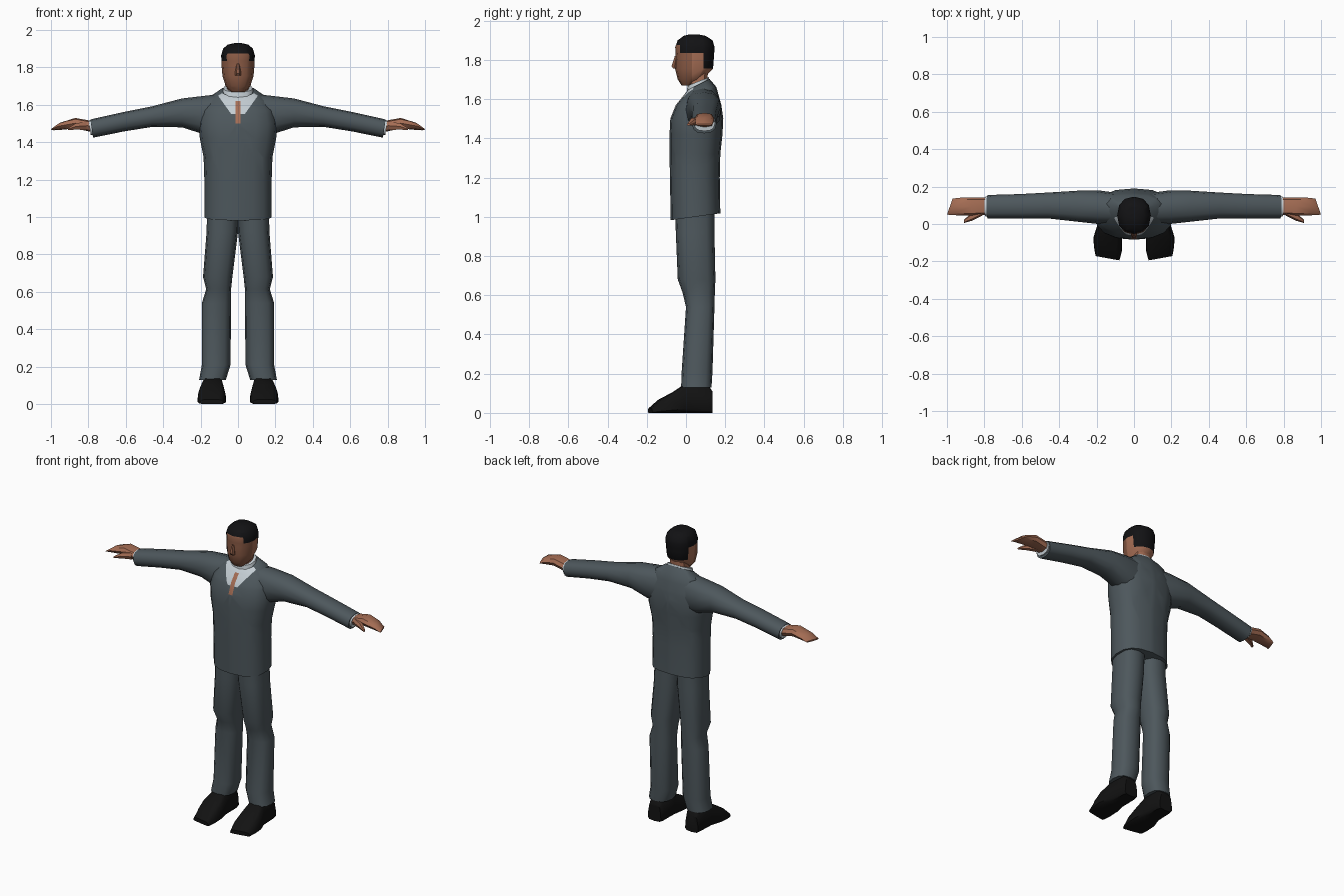
import bpy, bmesh, math
from mathutils import Vector


def material(name, rgb):
    m = bpy.data.materials.new(name)
    m.diffuse_color = (*rgb, 1)
    return m


SUIT = material("suit grey", (0.075, 0.096, 0.108))
SHIRT = material("shirt white", (0.55, 0.61, 0.65))
SKIN = material("skin", (0.38, 0.155, 0.09))
FACE = material("face skin", (0.26, 0.105, 0.06))
HAIR = material("hair black", (0.006, 0.006, 0.007))
SHOE = material("shoe black", (0.006, 0.006, 0.006))

# order of coordinates for each loft axis: (first, second, along)
AXES = {'X': (1, 2, 0), 'Y': (0, 2, 1), 'Z': (0, 1, 2)}


def loft(name, axis, rings, mats, sides=12, power=2.5, taper=0.0,
         cuts=(), rule=None, mirror=False):
    """Skin superellipse rings (t, a0, a1, b0, b1, tilt_a, tilt_b) along an axis."""
    ia, ib, it = AXES[axis]
    bm = bmesh.new()
    loops = []
    for ring in rings:
        t, a0, a1, b0, b1, ta, tb = (tuple(ring) + (0, 0))[:7]
        loop = []
        for i in range(sides):
            ang = 2 * math.pi * i / sides
            c, s = math.cos(ang), math.sin(ang)
            u = math.copysign(abs(c) ** (2 / power), c)
            v = math.copysign(abs(s) ** (2 / power), s)
            da = (a1 - a0) / 2 * u * (1 - taper * v)
            db = (b1 - b0) / 2 * v
            p = Vector((0, 0, 0))
            p[ia] = (a0 + a1) / 2 + da
            p[ib] = (b0 + b1) / 2 + db
            p[it] = t + ta * da + tb * db
            loop.append(bm.verts.new(p))
        loops.append(loop)
    for lo, hi in zip(loops, loops[1:]):
        for i in range(sides):
            j = (i + 1) % sides
            bm.faces.new((lo[i], lo[j], hi[j], hi[i]))
    bm.faces.new(loops[0])
    bm.faces.new(loops[-1])
    for co, no in cuts:
        bmesh.ops.bisect_plane(bm, geom=bm.verts[:] + bm.edges[:] + bm.faces[:],
                               plane_co=co, plane_no=no, dist=1e-5)
    bmesh.ops.recalc_face_normals(bm, faces=bm.faces[:])
    if rule:
        for f in bm.faces:
            f.material_index = rule(f.calc_center_median(), f.normal)
    me = bpy.data.meshes.new(name)
    bm.to_mesh(me)
    bm.free()
    for m in mats:
        me.materials.append(m)
    ob = bpy.data.objects.new(name, me)
    bpy.context.collection.objects.link(ob)
    if mirror:
        mod = ob.modifiers.new("mirror", 'MIRROR')
        mod.use_axis[0] = True
        mod.use_mirror_merge = False
    return ob


# jacket body, with shirt opening and tie cut into the chest
V_LOW, V_SLOPE = 1.50, 1.4


def jacket_rule(c, n):
    if n.z > 0.7 and c.z > 1.66 and abs(c.x) < 0.03:
        return 1
    if c.y < 0.05 and c.z > V_LOW:
        if abs(c.x) < 0.014 and c.z < 1.62:
            return 2
        if c.z > 1.55 and c.z > V_LOW + V_SLOPE * abs(c.x):
            return 1
    return 0


loft("jacket", 'Z', [
    (1.00, -.18, .18, -.078, .175, 0, .14),
    (1.20, -.18, .18, -.082, .172),
    (1.32, -.184, .184, -.084, .175),
    (1.42, -.204, .204, -.084, .186),
    (1.50, -.21, .21, -.08, .19),
    (1.57, -.195, .195, -.052, .18),
    (1.635, -.155, .155, -.02, .155, 0, .3),
    (1.675, -.092, .092, .01, .12, 0, .5)],
    [SUIT, SHIRT, SKIN], sides=16, power=2.5,
    cuts=[((0, 0, V_LOW), (V_SLOPE, 0, -1)), ((0, 0, V_LOW), (-V_SLOPE, 0, -1)),
          ((.014, 0, 0), (1, 0, 0)), ((-.014, 0, 0), (1, 0, 0)),
          ((0, 0, 1.55), (0, 0, 1)), ((0, 0, 1.62), (0, 0, 1)),
          ((0, 0, V_LOW), (0, 0, 1))],
    rule=jacket_rule)

# sleeves, shirt cuffs, hands and thumbs
loft("sleeve", 'X', [
    (.08, .00, .165, 1.42, 1.66), (.19, .00, .18, 1.445, 1.647),
    (.30, .012, .178, 1.48, 1.634), (.46, .03, .168, 1.482, 1.592),
    (.61, .03, .16, 1.458, 1.562), (.782, .03, .155, 1.425, 1.522, 0, .15)],
    [SUIT], sides=12, power=2.4, mirror=True)
loft("cuff", 'X', [(.75, .04, .148, 1.445, 1.525),
                   (.793, .04, .148, 1.437, 1.517, 0, .15)],
     [SHIRT], sides=12, mirror=True)
loft("hand", 'X', [
    (.77, .05, .142, 1.452, 1.512), (.87, .045, .143, 1.474, 1.53),
    (.95, .047, .14, 1.466, 1.505, -.25), (.985, .05, .135, 1.464, 1.474, -.35)],
    [SKIN], sides=8, power=2.6, mirror=True)
loft("thumb", 'X', [
    (.81, .045, .09, 1.462, 1.51), (.865, .018, .062, 1.466, 1.505),
    (.91, .005, .022, 1.464, 1.476)], [SKIN], sides=6, mirror=True)

# trouser legs
loft("trouser_leg", 'Z', [
    (.13, .065, .208, -.025, .13), (.21, .04, .193, -.022, .135),
    (.54, .037, .193, .0, .145), (.615, .037, .17, -.018, .147),
    (.68, .03, .187, -.042, .15), (.92, .0, .168, -.052, .145),
    (1.05, -.003, .165, -.055, .145)], [SUIT], sides=12, power=2.6, mirror=True)

# shoes
loft("shoe", 'Y', [
    (.135, .09, .18, .0, .11), (.11, .08, .186, .0, .145),
    (.0, .078, .192, .0, .152), (-.07, .066, .214, .0, .105),
    (-.135, .068, .212, .0, .068, .18), (-.183, .08, .203, .0, .025, .18)],
    [SHOE], sides=12, power=4.5, taper=.14, mirror=True)

# neck and shirt collar
loft("neck", 'Z', [(1.60, -.062, .062, .02, .11), (1.69, -.06, .06, .012, .11),
                   (1.80, -.06, .06, .01, .12)], [SKIN], sides=10)
loft("collar", 'Z', [(1.64, -.09, .09, .0, .125, 0, .5),
                     (1.69, -.078, .078, .008, .116, 0, .4)], [SHIRT], sides=12)


# head: hair above a stepped hairline, face in front
def head_rule(c, n):
    if c.z > 1.875 or (c.y > -.03 and c.z > 1.835) or (c.y > .088 and c.z > 1.755):
        return 2
    return 1 if c.y < .03 else 0


loft("head", 'Z', [
    (1.668, -.035, .035, -.022, .04), (1.70, -.066, .066, -.042, .085),
    (1.755, -.083, .083, -.056, .138), (1.81, -.088, .088, -.053, .142),
    (1.865, -.09, .09, -.055, .146), (1.90, -.08, .08, -.042, .135),
    (1.922, -.055, .055, -.012, .10), (1.93, -.02, .02, .02, .06)],
    [SKIN, FACE, HAIR], sides=12, power=2.3,
    cuts=[((0, -.03, 0), (0, 1, 0)), ((0, .03, 0), (0, 1, 0)),
          ((0, .088, 0), (0, 1, 0)), ((0, 0, 1.875), (0, 0, 1)),
          ((0, 0, 1.835), (0, 0, 1))],
    rule=head_rule)
loft("nose", 'Z', [(1.757, -.016, .016, -.068, -.04), (1.768, -.017, .017, -.076, -.04),
                   (1.82, -.007, .007, -.058, -.04)], [FACE], sides=6, power=2)

# soft shading with crisp hems and ends
for ob in bpy.context.collection.objects:
    ob.select_set(True)
    bpy.context.view_layer.objects.active = ob
bpy.ops.object.shade_smooth_by_angle(angle=math.radians(42))
